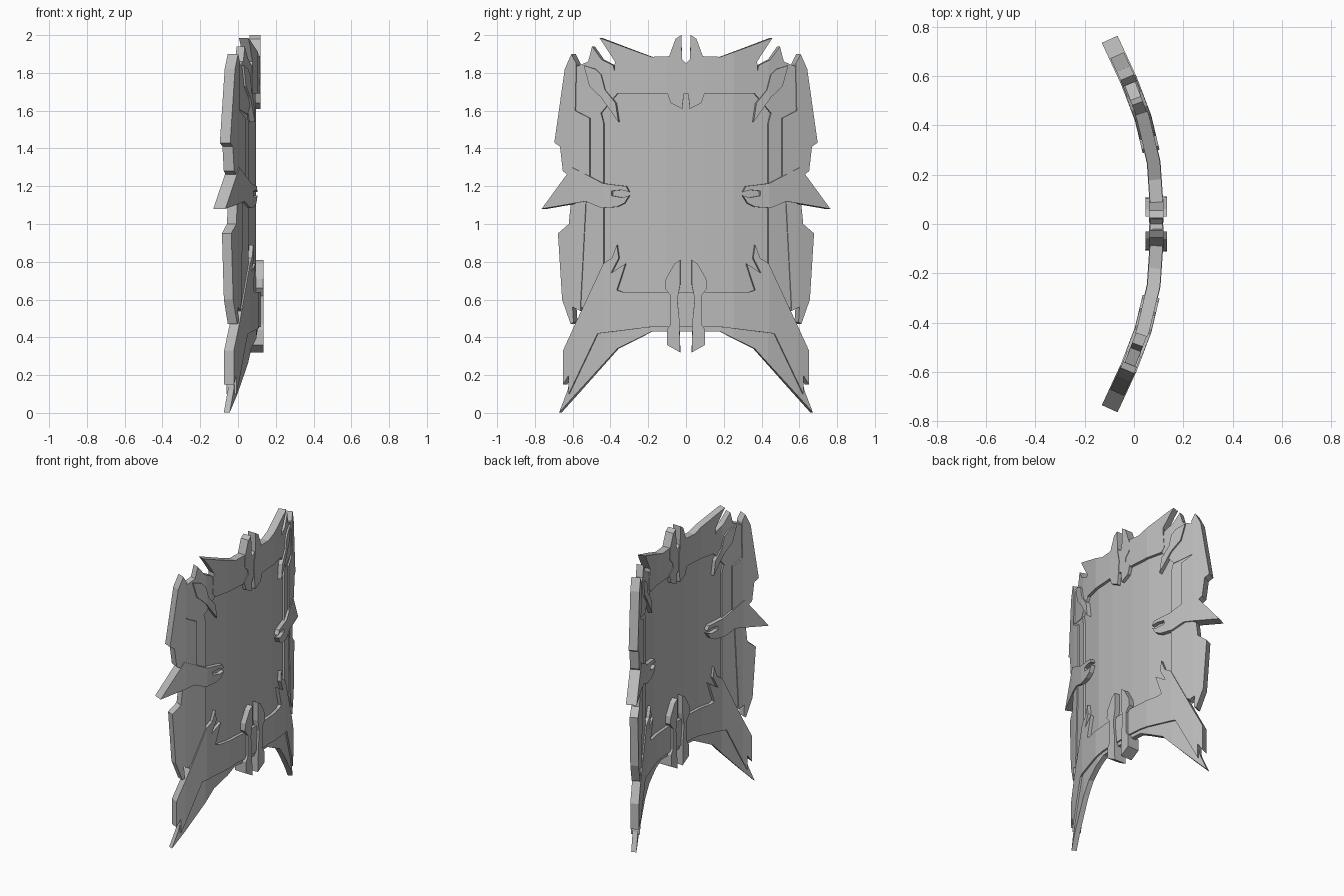
import bpy
import bmesh
from mathutils import Vector

cube = bpy.data.objects.get("Cube")
if cube:
    bpy.data.objects.remove(cube, do_unlink=True)

steel = bpy.data.materials.new("grey_steel")
steel.use_nodes = True
GREY = (0.5, 0.5, 0.5, 1)
steel.diffuse_color = GREY
steel.node_tree.nodes["Principled BSDF"].inputs["Base Color"].default_value = GREY

# Faceted curve of the shield: (y, x) of the middle surface
CURVE = [Vector(p) for p in ((0, .09), (.1, .09), (.25, .08), (.43, .037), (.58, -.02), (.8, -.122))]


def knot_normal(i):
    """Direction (y, x) square to the curve at a knot."""
    if i == 0:
        return Vector((0, 1))
    t = CURVE[min(i + 1, len(CURVE) - 1)] - CURVE[i - 1]
    return Vector((-t.y, t.x)).normalized()


def bend(y, offset):
    """Point on the curve at y, moved off the middle surface."""
    i = 0
    while i < len(CURVE) - 2 and y > CURVE[i + 1].x:
        i += 1
    a, b = CURVE[i], CURVE[i + 1]
    f = (y - a.x) / (b.x - a.x)
    return a.lerp(b, f) + knot_normal(i).lerp(knot_normal(i + 1), f) * offset


def plate(name, outline, half):
    """Bent plate from a (y, z) outline, mirrored to the other side."""
    bm = bmesh.new()
    bm.faces.new([bm.verts.new((0, y, z)) for y, z in outline])
    for knot in CURVE[1:-1]:
        bmesh.ops.bisect_plane(bm, geom=bm.verts[:] + bm.edges[:] + bm.faces[:],
                               plane_co=(0, knot.x, 0), plane_no=(0, 1, 0), dist=1e-5)
    front = bm.verts[:]
    ext = bmesh.ops.extrude_face_region(bm, geom=bm.faces[:], use_keep_orig=True)
    back = [v for v in ext["geom"] if isinstance(v, bmesh.types.BMVert)]
    # Open the seam so both halves join
    seam = [f for f in bm.faces if all(abs(v.co.y) < 1e-5 for v in f.verts)]
    bmesh.ops.delete(bm, geom=seam, context='FACES_ONLY')
    for verts, offset in ((front, half), (back, -half)):
        for v in verts:
            p = bend(v.co.y, offset)
            v.co = (p.y, p.x, v.co.z)
    bmesh.ops.recalc_face_normals(bm, faces=bm.faces[:])
    mesh = bpy.data.meshes.new(name)
    bm.to_mesh(mesh)
    bm.free()
    mesh.materials.append(steel)
    obj = bpy.data.objects.new(name, mesh)
    bpy.context.collection.objects.link(obj)
    mirror = obj.modifiers.new("other_side", 'MIRROR')
    mirror.use_axis = (False, True, False)
    mirror.merge_threshold = .0005
    return obj


# Thin central sheet
plate("centre_panel", [(0, .5), (.3, .5), (.46, .65), (.46, 1.56), (.38, 1.75), (0, 1.78)], .006)

# Side strips and wings
plate("side_strips", [(.43, .6), (.43, 1.53), (.445, 1.59), (.58, 1.64), (.585, 1.45),
                      (.57, 1.25), (.54, 1.1), (.56, .56), (.5, .55)], .02)
plate("upper_wings", [(.57, 1.85), (.595, 1.9), (.63, 1.82), (.685, 1.43), (.655, 1.41),
                      (.64, 1.28), (.6, 1.25), (.5, 1.25), (.5, 1.56), (.575, 1.6)], .03)
plate("lower_wings", [(.52, 1.13), (.6, 1.1), (.61, 1), (.667, .95), (.645, .6), (.6, .47),
                      (.585, .48), (.59, .56), (.55, .54)], .027)

# Top frame with spikes and corner brackets
plate("top_frame", [(0, 1.69), (0, 1.85), (.04, 1.89), (.18, 1.885), (.29, 1.925), (.45, 1.985),
                    (.37, 1.86), (.38, 1.72), (.36, 1.69)], .026)
plate("corner_plates", [(.35, 1.7), (.38, 1.84), (.44, 1.87), (.49, 1.94), (.51, 1.86),
                        (.58, 1.83), (.58, 1.61), (.45, 1.58)], .023)
plate("corner_claws", [(.53, 1.84), (.5, 1.73), (.44, 1.67), (.35, 1.54), (.365, 1.64),
                       (.42, 1.71), (.44, 1.79), (.47, 1.82)], .034)

# Side spikes ending in a notched jaw
plate("side_spikes", [(.75, 1.08), (.59, 1.3), (.43, 1.215), (.31, 1.2), (.295, 1.17), (.335, 1.18),
                      (.385, 1.175), (.385, 1.15), (.33, 1.14), (.295, 1.15), (.32, 1.11),
                      (.36, 1.09), (.44, 1.085), (.52, 1.12)], .035)

# Bottom frame sweeping into the horns: thin rim and raised plate
plate("horn_rims", [(0, .43), (.18, .43), (.36, .34), (.665, .002), (.62, .12), (.59, .26),
                    (.46, .45), (.2, .5), (0, .5)], .017)
plate("horns", [(0, .455), (.18, .455), (.46, .42), (.61, .1), (.61, .2), (.64, .15),
                (.64, .33), (.43, .79), (.385, .82), (.36, .89), (.35, .82), (.39, .74),
                (.315, .79), (.36, .65), (.33, .64), (0, .64)], .028)

# Clips on the centre line
plate("top_clips", [(.025, 2), (.055, 1.98), (.095, 1.87), (.095, 1.81), (.06, 1.77), (.055, 1.74),
                    (.1, 1.7), (.08, 1.64), (.02, 1.61), (.01, 1.7), (.007, 1.78), (.02, 1.85)], .03)
plate("bottom_clips", [(.03, .81), (.06, .79), (.105, .71), (.11, .66), (.08, .62), (.08, .47),
                       (.1, .44), (.1, .36), (.03, .32), (.035, .5), (.045, .6), (.03, .68)], .044)
